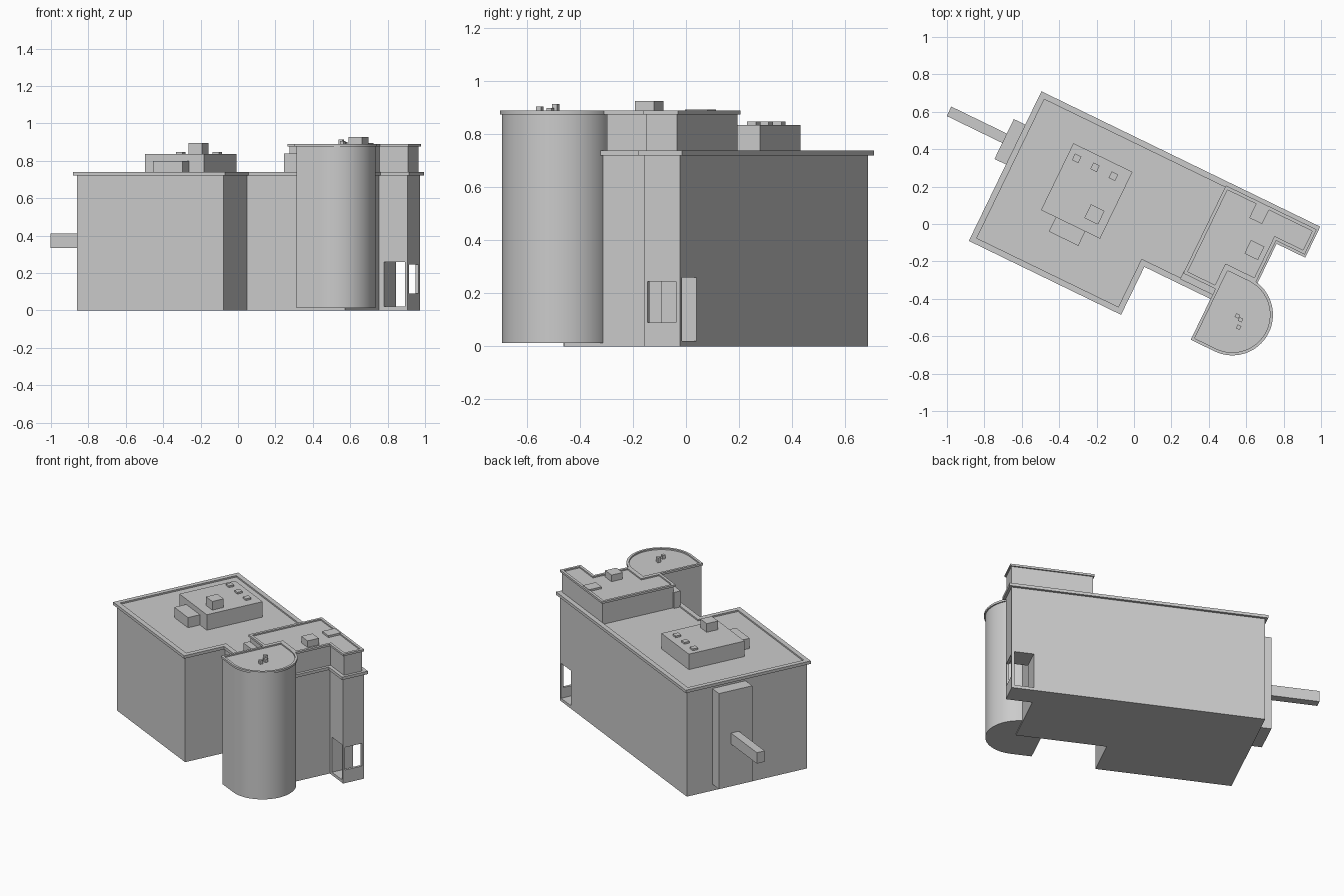
import bpy, bmesh
from math import radians, sin, cos, pi
from mathutils import Vector

if "Cube" in bpy.data.objects:
    bpy.data.objects.remove(bpy.data.objects["Cube"])

ANGLE = radians(-25.9)   # the whole building is turned on the plot


def finish(name, bm):
    bmesh.ops.recalc_face_normals(bm, faces=bm.faces)
    me = bpy.data.meshes.new(name)
    bm.to_mesh(me)
    bm.free()
    ob = bpy.data.objects.new(name, me)
    bpy.context.collection.objects.link(ob)
    ob.rotation_euler.z = ANGLE
    return ob


def inset(pts, d):
    """Mitred inward offset of a counter-clockwise outline."""
    out = []
    for i, p in enumerate(pts):
        p = Vector(p)
        a = (p - Vector(pts[i - 1])).normalized()
        b = (Vector(pts[(i + 1) % len(pts)]) - p).normalized()
        na, nb = Vector((-a.y, a.x)), Vector((-b.y, b.x))
        out.append(p + (na + nb) * d / (1 + na.dot(nb)))
    return out


def prism(name, pts, z0, z1):
    bm = bmesh.new()
    lo = [bm.verts.new((p[0], p[1], z0)) for p in pts]
    hi = [bm.verts.new((p[0], p[1], z1)) for p in pts]
    n = len(pts)
    bm.faces.new(lo[::-1])
    bm.faces.new(hi)
    for i in range(n):
        j = (i + 1) % n
        bm.faces.new((lo[i], lo[j], hi[j], hi[i]))
    return finish(name, bm)


def rim(name, pts, width, z0, z1):
    """Closed cornice ring following an outline."""
    bm = bmesh.new()
    inner = inset(pts, width)
    loops = [[bm.verts.new((p[0], p[1], z)) for p in ps]
             for ps, z in ((pts, z0), (pts, z1), (inner, z1), (inner, z0))]
    n = len(pts)
    for k in range(4):
        a, b = loops[k], loops[(k + 1) % 4]
        for i in range(n):
            j = (i + 1) % n
            bm.faces.new((a[i], a[j], b[j], b[i]))
    return finish(name, bm)


def box(name, u0, u1, v0, v1, z0, z1):
    return prism(name, [(u0, v0), (u1, v0), (u1, v1), (u0, v1)], z0, z1)


def smooth(ob):
    bpy.ops.object.select_all(action='DESELECT')
    ob.select_set(True)
    bpy.context.view_layer.objects.active = ob
    bpy.ops.object.shade_smooth_by_angle(angle=radians(30))


def cut(ob, cutter):
    m = ob.modifiers.new("opening", 'BOOLEAN')
    m.operation, m.solver, m.object = 'DIFFERENCE', 'EXACT', cutter
    bpy.context.view_layer.objects.active = ob
    bpy.ops.object.modifier_apply(modifier=m.name)
    bpy.data.objects.remove(cutter)


# Main body with overhanging cornice
main = [(-.755, .422), (-.755, -.467), (.15, -.467), (.15, -.182),
        (.732, -.182), (.732, .238), (.902, .238), (.902, .422)]
body = prism("main_body", inset(main, .017), 0, .73)
rim("main_cornice", main, .032, .72, .74)

# Corner porch: through passage plus side window
cut(body, box("passage_cutter", .743, .868, .2, .5, .02, .26))
cut(body, box("window_cutter", .8, .95, .268, .388, .09, .245))

# Upper storey
upper = [(.352, .4), (.352, -.122), (.55, -.122), (.55, .005),
         (.722, .005), (.722, .252), (.892, .252), (.892, .4)]
prism("upper_storey", inset(upper, .009), .72, .881)
rim("upper_cornice", upper, .018, .876, .89)
box("upper_step", .35, .56, -.157, -.11, .72, .84)

# Round-fronted stair tower
N = 40
arc = [(.685 + .217 * cos(t), -.207 + .217 * sin(t))
       for t in (-pi / 2 + pi * i / N for i in range(N + 1))]
tower = [(.543, .01), (.543, -.424)] + arc
smooth(prism("tower", inset(tower, .008), .012, .881))
smooth(rim("tower_cornice", tower, .016, .876, .89))

# Left side shaft and projecting duct
box("side_shaft", -.823, -.72, -.013, .224, .045, .70)
box("side_duct", -1.153, -.8, .082, .138, .335, .41)

# Roof penthouse and its units
box("penthouse", -.48, -.129, -.15, .247, .72, .836)
box("penthouse_annex", -.392, -.217, -.235, -.14, .72, .80)
box("large_roof_vent", -.253, -.172, -.087, -.006, .82, .895)
for i in range(3):
    u = -.429 + .109 * i
    box("small_roof_vent_%d" % i, u - .019, u + .019, .163, .201, .82, .848)

# Upper roof units
box("roof_unit", .6, .68, .116, .196, .87, .926)
box("roof_hatch", .54, .616, .299, .389, .87, .894)

# Tower roof vents
for i, (u, v, z) in enumerate([(.712, -.201, .915), (.736, -.212, .9), (.744, -.252, .906)]):
    box("tower_vent_%d" % i, u - .011, u + .011, v - .011, v + .011, .87, z)
